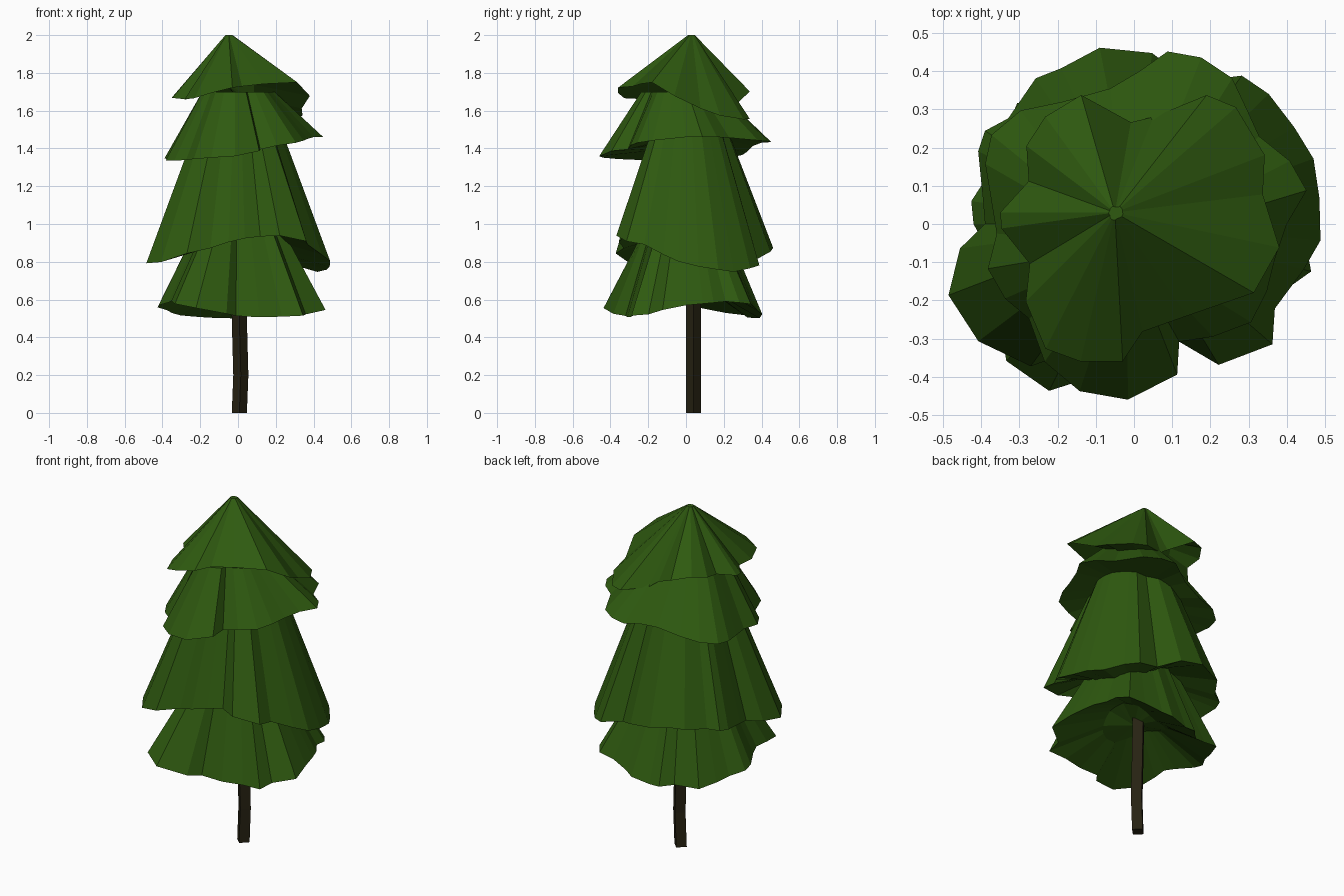
import bpy
import bmesh
from math import cos, sin, pi, radians
from mathutils import Vector

cube = bpy.data.objects.get("Cube")
if cube:
    bpy.data.objects.remove(cube, do_unlink=True)


def make_material(name, rgb):
    mat = bpy.data.materials.new(name)
    mat.use_nodes = True
    colour = (*rgb, 1.0)
    mat.diffuse_color = colour
    bsdf = mat.node_tree.nodes["Principled BSDF"]
    bsdf.inputs["Base Color"].default_value = colour
    bsdf.inputs["Roughness"].default_value = 0.9
    return mat


def add_ring(bm, points):
    return [bm.verts.new(p) for p in points]


def bridge(bm, lower, upper):
    count = len(lower)
    for i in range(count):
        j = (i + 1) % count
        bm.faces.new((lower[i], lower[j], upper[j], upper[i]))


def fan(bm, ring, centre):
    tip = bm.verts.new(centre)
    for i, vert in enumerate(ring):
        bm.faces.new((vert, ring[(i + 1) % len(ring)], tip))


def finish(bm, name, mat):
    bmesh.ops.recalc_face_normals(bm, faces=bm.faces)
    mesh = bpy.data.meshes.new(name)
    bm.to_mesh(mesh)
    bm.free()
    mesh.materials.append(mat)
    obj = bpy.data.objects.new(name, mesh)
    bpy.context.collection.objects.link(obj)
    return obj


def height_at(heights, degrees):
    """Interpolate the wavy rim height around one full turn."""
    place = degrees / 360 * len(heights)
    low = int(place) % len(heights)
    high = (low + 1) % len(heights)
    blend = place - int(place)
    return heights[low] * (1 - blend) + heights[high] * blend


def make_tier(name, mat, top_centre, top_radius, depth, lobes, heights, centre=(0, 0)):
    """Flared skirt of foliage with a lobed, wavy rim and hollow underside."""
    mean = sum(percent for _, percent in lobes) / len(lobes)
    cx, cy = centre
    rim, top, inner = [], [], []
    for degrees, percent in lobes:
        angle = radians(degrees)
        direction = Vector((cos(angle), sin(angle), 0))
        z = height_at(heights, degrees)
        rim.append(direction * percent / 100 + Vector((cx, cy, z)))
        narrow = top_radius * (0.3 + 0.7 * percent / mean)
        top.append(direction * narrow + Vector(top_centre))
        inner.append(direction * mean * 0.004 + Vector((cx, cy, z + depth)))
    bm = bmesh.new()
    rim_ring, top_ring, inner_ring = (add_ring(bm, r) for r in (rim, top, inner))
    bridge(bm, rim_ring, top_ring)
    bridge(bm, inner_ring, rim_ring)
    fan(bm, top_ring, top_centre)
    fan(bm, inner_ring, (cx, cy, sum(heights) / len(heights) + depth))
    return finish(bm, name, mat)


def make_trunk(name, mat, path, radius, sides):
    """Slightly bent, four-sided stem set corner-on."""
    bm = bmesh.new()
    rings = []
    for x, y, z in path:
        rings.append(add_ring(bm, [
            (x + radius * cos(2 * pi * i / sides), y + radius * sin(2 * pi * i / sides), z)
            for i in range(sides)]))
    for lower, upper in zip(rings, rings[1:]):
        bridge(bm, lower, upper)
    for ring in (rings[0], rings[-1]):
        bm.faces.new(ring)
    return finish(bm, name, mat)


leaf_green = make_material("leaf green", (0.028, 0.102, 0.005))
bark_brown = make_material("bark brown", (0.02, 0.016, 0.006))

# Trunk
make_trunk("trunk", bark_brown,
           [(0.007, 0.04, 0), (0.015, 0.04, 0.2), (0.01, 0.04, 0.38), (0, 0.04, 0.8)],
           0.04, 4)

# Foliage tiers: rim lobes as (degrees from +x, radius in percent), then rim heights
make_tier("bottom_foliage", leaf_green, (0, 0, 0.95), 0.23, 0.13,
          [(0, 44), (12, 43), (20, 43), (30, 42), (38, 46), (47, 47), (58, 42),
           (72, 40), (80, 41), (95, 39), (104, 40), (115, 36), (125, 39),
           (134, 44), (148, 41), (160, 40), (172, 43), (180, 42), (195, 38),
           (205, 38), (215, 43), (227, 49), (243, 49), (261, 39), (268, 32),
           (290, 33), (309, 37), (320, 45), (331, 41), (345, 48)],
          [0.57, 0.59, 0.565, 0.5, 0.505, 0.53, 0.57, 0.6, 0.56, 0.51, 0.505, 0.52])
make_tier("lower_foliage", leaf_green, (0, 0, 1.5), 0.215, 0.08,
          [(8, 49), (20, 50), (31, 49), (44, 49), (54, 48), (68, 40), (84, 45),
           (101, 47), (115, 45), (124, 46), (140, 43), (148, 46), (155, 45),
           (171, 40), (180, 39), (188, 46), (201, 52), (217, 51), (234, 46),
           (246, 36), (262, 36), (276, 34), (291, 33), (301, 43), (319, 48),
           (329, 43), (345, 46), (355, 49)],
          [0.785, 0.745, 0.79, 0.87, 0.88, 0.85, 0.82, 0.78, 0.86, 0.92, 0.94, 0.89])
make_tier("upper_foliage", leaf_green, (-0.01, -0.03, 1.7), 0.19, 0.04,
          [(0, 40), (11, 46), (22, 44), (35, 40), (45, 42), (56, 46), (68, 47),
           (79, 46), (88, 40), (100, 36), (120, 37), (135, 42), (148, 44),
           (158, 42), (170, 38), (184, 36), (197, 40), (210, 39), (222, 37),
           (237, 43), (252, 46), (268, 46), (286, 41), (291, 33), (305, 36),
           (320, 40), (333, 39), (346, 38)],
          [1.46, 1.46, 1.44, 1.43, 1.38, 1.35, 1.34, 1.335, 1.345, 1.36, 1.41, 1.44])
make_tier("top_foliage", leaf_green, (-0.05, 0.03, 2.0), 0.018, 0.06,
          [(7, 39), (21, 42), (41, 42), (52, 39), (68, 27), (80, 24), (106, 32),
           (126, 31), (143, 29), (160, 24), (180, 30), (188, 30), (211, 26),
           (225, 33), (243, 40), (257, 40), (273, 39), (283, 32), (305, 33),
           (330, 42), (348, 44)],
          [1.63, 1.55, 1.56, 1.67, 1.73, 1.7, 1.67, 1.66, 1.66, 1.72, 1.74, 1.75],
          centre=(-0.05, 0.03))
